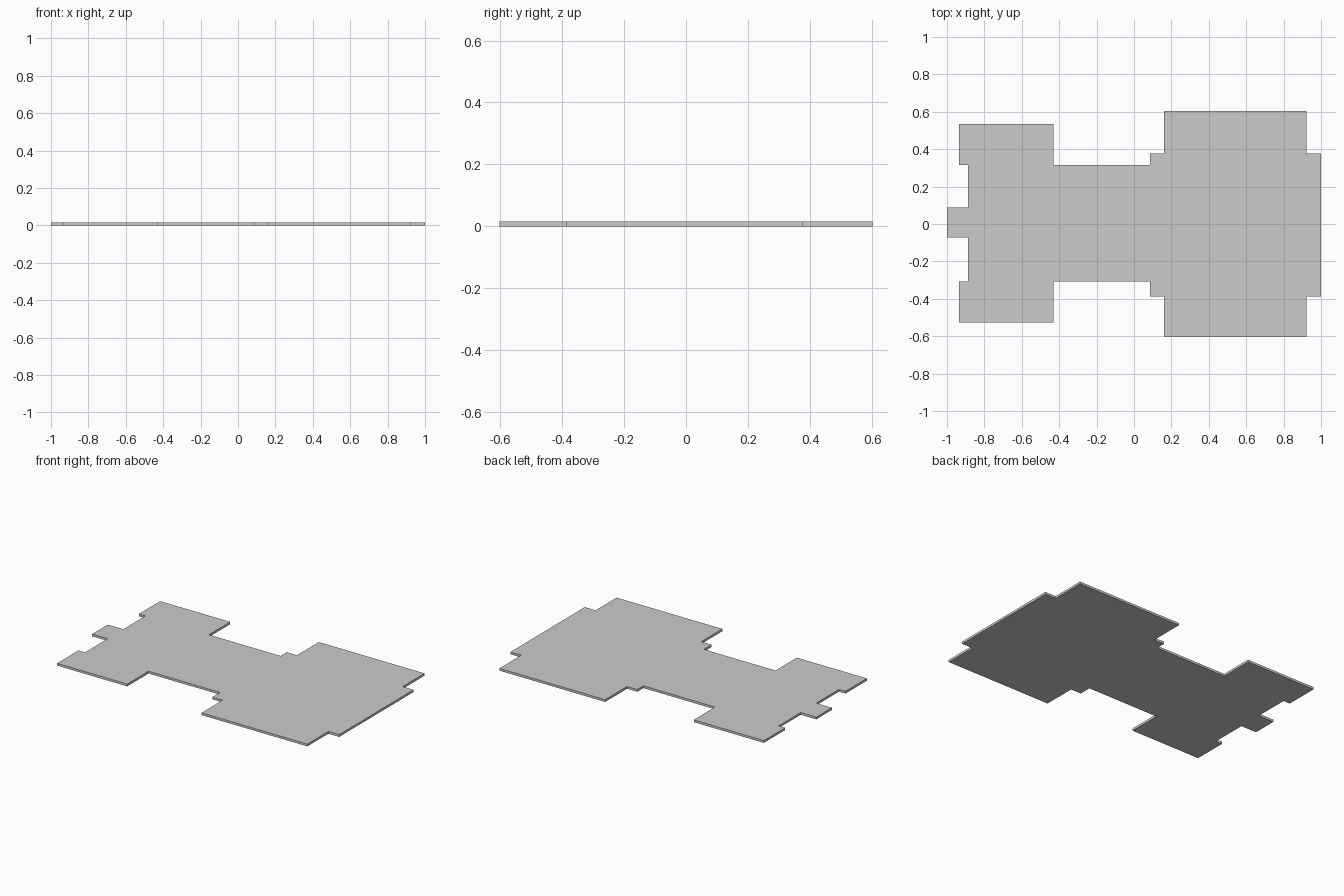
import bpy, bmesh

THICKNESS = 0.015

# Stepped outline of the flat plate, clockwise from the left tab
outline = [
    (-1.0, -0.072), (-1.0, 0.088), (-0.888, 0.088), (-0.888, 0.315),
    (-0.935, 0.315), (-0.935, 0.534), (-0.43, 0.534), (-0.43, 0.315),
    (0.086, 0.315), (0.086, 0.378), (0.16, 0.378), (0.16, 0.603),
    (0.922, 0.603), (0.922, 0.378), (1.0, 0.378),
    (1.0, -0.387), (0.922, -0.387), (0.922, -0.603), (0.16, -0.603),
    (0.16, -0.387), (0.086, -0.387), (0.086, -0.307), (-0.43, -0.307),
    (-0.43, -0.526), (-0.935, -0.526), (-0.935, -0.307),
    (-0.888, -0.307), (-0.888, -0.072),
]

# Base plate: outline face extruded upwards
bm = bmesh.new()
base = bm.faces.new([bm.verts.new((x, y, 0)) for x, y in outline])
top = bmesh.ops.extrude_face_region(bm, geom=[base], use_keep_orig=True)["geom"]
bmesh.ops.translate(bm, vec=(0, 0, THICKNESS),
                    verts=[v for v in top if isinstance(v, bmesh.types.BMVert)])
bmesh.ops.recalc_face_normals(bm, faces=bm.faces)
mesh = bpy.data.meshes.new("base_plate")
bm.to_mesh(mesh)
bm.free()
bpy.context.collection.objects.link(bpy.data.objects.new("base_plate", mesh))
